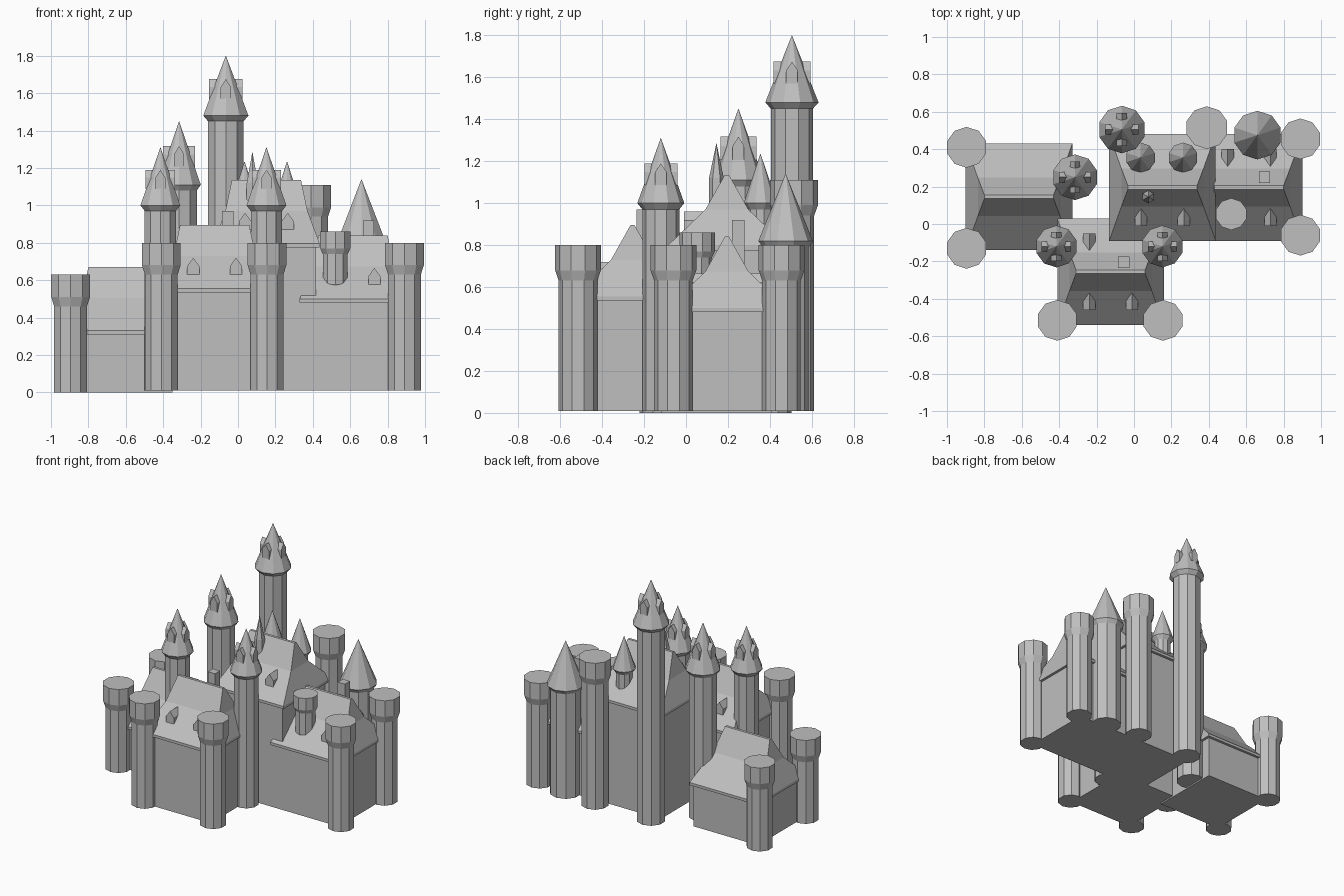
import bpy
import bmesh
import math
from mathutils import Matrix

cube = bpy.data.objects.get("Cube")
if cube:
    bpy.data.objects.remove(cube)

stone = bpy.data.materials.new("grey_stone")
stone.use_nodes = True
GREY = (0.52, 0.52, 0.52, 1)
stone.diffuse_color = GREY
stone.node_tree.nodes["Principled BSDF"].inputs["Base Color"].default_value = GREY


def finish(name, bm):
    """Clean up the mesh and add it to the scene."""
    bmesh.ops.remove_doubles(bm, verts=bm.verts, dist=0.0001)
    bmesh.ops.recalc_face_normals(bm, faces=bm.faces)
    mesh = bpy.data.meshes.new(name)
    bm.to_mesh(mesh)
    bm.free()
    mesh.materials.append(stone)
    obj = bpy.data.objects.new(name, mesh)
    bpy.context.scene.collection.objects.link(obj)
    return obj


def loft(name, rings):
    """Join a stack of equal-length point rings and cap both ends."""
    bm = bmesh.new()
    loops = [[bm.verts.new(p) for p in ring] for ring in rings]
    for low, high in zip(loops, loops[1:]):
        for i in range(len(low)):
            j = (i + 1) % len(low)
            bm.faces.new((low[i], low[j], high[j], high[i]))
    bm.faces.new(loops[0])
    bm.faces.new(loops[-1])
    bmesh.ops.dissolve_degenerate(bm, dist=0.0001, edges=bm.edges)
    return finish(name, bm)


def lathe(name, x, y, profile, sides=10):
    """Faceted turned shape from (radius, height) pairs."""
    turns = [2 * math.pi * i / sides for i in range(sides)]
    return loft(name, [[(x + max(r, 0.0005) * math.sin(a), y + max(r, 0.0005) * math.cos(a), z)
                        for a in turns] for r, z in profile])


def box(name, x, y, sx, sy, z0, z1):
    bm = bmesh.new()
    bmesh.ops.create_cube(bm, size=1)
    bmesh.ops.scale(bm, vec=(sx, sy, z1 - z0), verts=bm.verts)
    bmesh.ops.translate(bm, vec=(x, y, (z0 + z1) / 2), verts=bm.verts)
    return finish(name, bm)


def dormer(name, x, y, z, reach, depth, turn, width=0.065, height=0.11):
    """Gabled window: its face stands `reach` out from (x, y), facing `turn`."""
    w = width / 2
    outline = [(-w, 0), (w, 0), (w, height * 0.6), (0, height), (-w, height * 0.6)]
    place = Matrix.Translation((x, y, z)) @ Matrix.Rotation(turn, 4, 'Z')
    obj = loft(name, [[(u, d, v) for u, v in outline] for d in (-reach, depth - reach)])
    obj.data.transform(place)
    return obj


def flat_tower(name, x, y, top, base=0.01, shaft=0.092, head=0.109):
    lathe(name, x, y, [(shaft, base), (shaft, top - 0.17), (head, top - 0.12), (head, top)])


def spire_tower(name, x, y, eave, apex, shaft, roof, base=0.01):
    lathe(name + "_shaft", x, y, [(shaft, base), (shaft, eave)])
    lathe(name + "_roof", x, y, [(shaft, eave - 0.03), (roof, eave), (0, apex)])


def spire_dormers(name, x, y, eave, apex, roof):
    rise = apex - eave
    for i in range(4):
        dormer(f"{name}_dormer_{i + 1}", x, y, eave + rise * 0.28, roof * 0.7, roof * 0.6,
               i * math.pi / 2, 0.055, rise * 0.33)


SIDE = 0.57     # plan size of every hall
RISE = 0.36     # eave to ridge


def hall(name, x, y, eave, base=0.01):
    """Square hall under a steep hipped roof with a bell-cast kink."""
    wall = SIDE - 0.04
    box(name + "_walls", x, y, wall, wall, base, eave + 0.01)
    h = SIDE / 2
    steps = [(h, h, 0), (h, h, 0.02), (h - 0.065, h * 0.36, RISE * 0.54), (h - 0.1, 0.01, RISE)]
    loft(name + "_roof", [[(x + sx * a, y + sy * b, eave + z)
                           for sx, sy in ((-1, -1), (1, -1), (1, 1), (-1, 1))]
                          for a, b, z in steps])


# Halls
halls = {
    "left_hall": (-0.615, 0.145, 0.31, 0),
    "front_hall": (-0.125, -0.255, 0.535, 0.01),
    "centre_hall": (0.152, 0.195, 0.775, 0.01),
    "right_hall": (0.615, 0.195, 0.48, 0.01),
}
for name, (x, y, eave, base) in halls.items():
    hall(name, x, y, eave, base)

# Roof dormers: hall, side offset, and which slope they face
for name, side, back in (("front_hall", -1, 0), ("front_hall", 1, 0), ("front_hall", -1, 1),
                         ("centre_hall", -1, 0), ("centre_hall", 1, 0),
                         ("right_hall", 1, 0), ("right_hall", 1, 1), ("right_hall", -1, 1)):
    x, y, eave, _ = halls[name]
    dormer(f"{name}_dormer", x + side * 0.114, y, eave + 0.075, 0.205, 0.13, back * math.pi)

# Chimneys
box("front_chimney", -0.055, -0.205, 0.06, 0.06, 0.7, 0.97)
box("right_chimney", 0.698, 0.25, 0.06, 0.06, 0.65, 0.92)

# Flat-topped towers
for y in (-0.13, 0.41):
    flat_tower("left_tower", -0.895, y, 0.63, 0)
for x in (-0.41, 0.155):
    flat_tower("front_tower", x, -0.515, 0.8)
for y in (-0.06, 0.455):
    flat_tower("right_tower", 0.89, y, 0.8)
flat_tower("back_tower", 0.39, 0.515, 1.11, shaft=0.096, head=0.114)

# Hanging turret on the right roof
lathe("roof_turret", 0.52, 0.053, [(0.04, 0.53), (0.07, 0.58), (0.07, 0.74),
                                   (0.085, 0.77), (0.085, 0.86)])

# Tall towers with windowed spires
for name, x, y, eave, apex, shaft, roof in (
        ("great_tower", -0.065, 0.505, 1.48, 1.8, 0.1, 0.127),
        ("middle_tower", -0.315, 0.25, 1.11, 1.45, 0.1, 0.122),
        ("left_front_spire", -0.415, -0.12, 1.0, 1.31, 0.088, 0.112),
        ("right_front_spire", 0.152, -0.12, 1.0, 1.31, 0.088, 0.112)):
    spire_tower(name, x, y, eave, apex, shaft, roof)
    spire_dormers(name, x, y, eave, apex, roof)

# Plain spires
spire_tower("back_spire", 0.66, 0.475, 0.82, 1.14, 0.11, 0.13)
for x in (0.035, 0.262):
    lathe("roof_spire", x, 0.355, [(0.03, 0.74), (0.058, 0.82), (0.058, 0.97),
                                   (0.08, 1.0), (0, 1.235)])
lathe("roof_pinnacle", 0.077, 0.145, [(0.035, 0.95), (0.035, 1.12), (0, 1.285)], 6)
